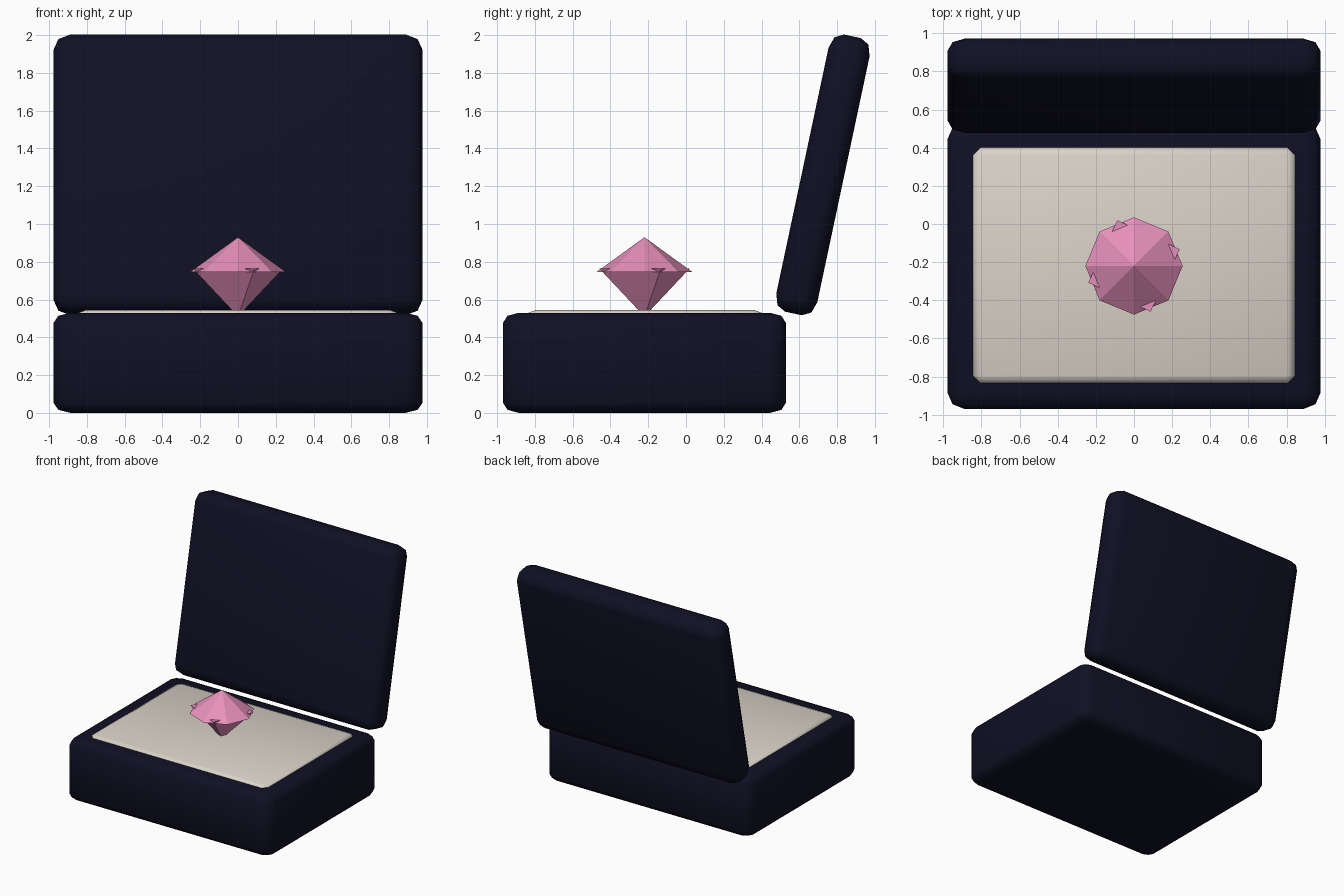
import bpy
import bmesh
import math
from mathutils import Vector

default = bpy.data.objects.get("Cube")
if default:
    bpy.data.objects.remove(default, do_unlink=True)


def make_material(name, color):
    mat = bpy.data.materials.new(name)
    mat.use_nodes = True
    mat.diffuse_color = color
    mat.node_tree.nodes["Principled BSDF"].inputs["Base Color"].default_value = color
    return mat


navy = make_material("navy velvet", (0.005, 0.005, 0.018, 1))
cream = make_material("cream satin", (0.70, 0.65, 0.58, 1))
pink = make_material("pink gem", (0.80, 0.28, 0.50, 1))


def add_object(name, bm, mat, location, smooth=False):
    mesh = bpy.data.meshes.new(name)
    bmesh.ops.recalc_face_normals(bm, faces=bm.faces)
    bm.to_mesh(mesh)
    bm.free()
    for poly in mesh.polygons:
        poly.use_smooth = smooth
    mesh.materials.append(mat)
    obj = bpy.data.objects.new(name, mesh)
    obj.location = location
    bpy.context.collection.objects.link(obj)
    return obj


def rounded_box(name, size, bevel, segments, mat, location):
    """Box whose rounded edges have a separate width along each axis."""
    size, bevel = Vector(size), Vector(bevel)
    bm = bmesh.new()
    bmesh.ops.create_cube(bm, size=1)
    bmesh.ops.scale(bm, verts=bm.verts, vec=[s / b for s, b in zip(size, bevel)])
    bmesh.ops.bevel(bm, geom=bm.edges[:], offset=1, segments=segments,
                    profile=0.5, affect="EDGES")
    bmesh.ops.scale(bm, verts=bm.verts, vec=bevel)
    return add_object(name, bm, mat, location, smooth=True)


def gem_cone(name, sides, radius, rim_z, tip_z, turn):
    """Faceted cone from a flat rim to a point above or below it."""
    bm = bmesh.new()
    rim = []
    for i in range(sides):
        a = turn + math.tau * i / sides
        rim.append(bm.verts.new((radius * math.cos(a), radius * math.sin(a), rim_z)))
    tip = bm.verts.new((0, 0, tip_z))
    bm.faces.new(rim)
    for i in range(sides):
        bm.faces.new((rim[i], rim[(i + 1) % sides], tip))
    return add_object(name, bm, pink, (0, -0.22, 0))


# Box body and open lid leaning back
rounded_box("box_base", (1.955, 1.5, 0.53), (0.09, 0.085, 0.055), 2, navy,
            (0, -0.22, 0.265))
lid = rounded_box("box_lid", (1.955, 0.222, 1.5), (0.09, 0.065, 0.085), 2, navy,
                  (0, 0.725, 1.26))
lid.rotation_euler.x = -math.radians(12)

# Cushion set into the body
rounded_box("cushion", (1.69, 1.235, 0.145), (0.04, 0.04, 0.015), 1, cream,
            (0, -0.217, 0.4725))

# Gem: eight-sided crown over a four-sided point
gem_cone("gem_crown", 8, 0.255, 0.745, 0.93, 0)
gem_cone("gem_point", 4, 0.255, 0.765, 0.51, math.radians(20))
